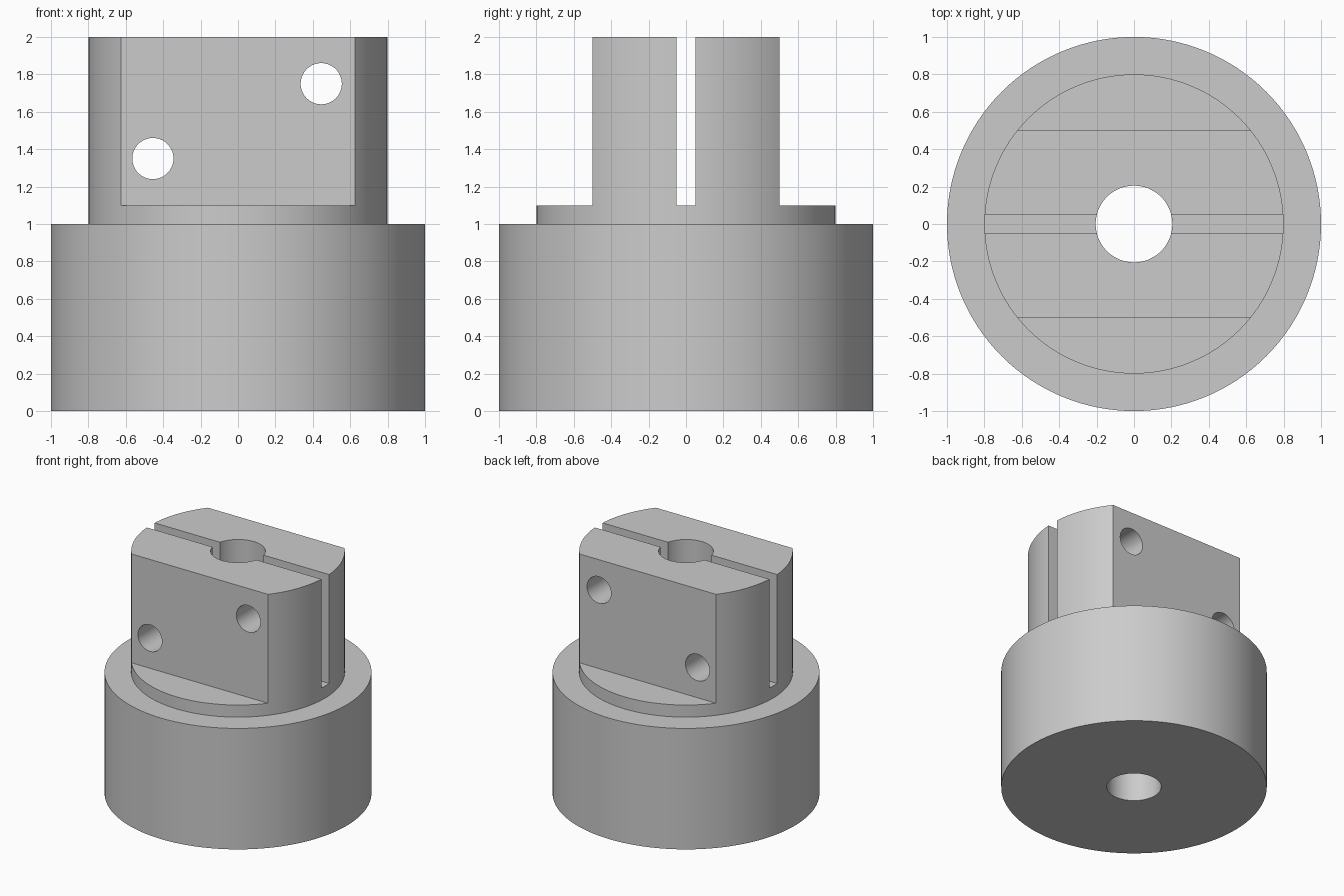
import bpy, bmesh, math
from mathutils import Matrix

cube = bpy.data.objects.get("Cube")
if cube:
    bpy.data.objects.remove(cube, do_unlink=True)

SIDES = 128
BORE = 0.205
HALF_THICK, HALF_SLOT, SHOULDER = 0.5, 0.05, 1.1

steel = bpy.data.materials.new("plain_grey")
steel.use_nodes = True
grey = (0.6, 0.6, 0.6, 1)
steel.diffuse_color = grey
steel.node_tree.nodes["Principled BSDF"].inputs["Base Color"].default_value = grey


def add_object(name, bm):
    bmesh.ops.recalc_face_normals(bm, faces=bm.faces)
    mesh = bpy.data.meshes.new(name)
    bm.to_mesh(mesh)
    bm.free()
    mesh.materials.append(steel)
    obj = bpy.data.objects.new(name, mesh)
    bpy.context.collection.objects.link(obj)
    return obj


def lathe(name, profile):
    """Revolve a closed (radius, height) outline around z."""
    bm = bmesh.new()
    verts = [bm.verts.new((r, 0, z)) for r, z in profile]
    edges = [bm.edges.new((a, b)) for a, b in zip(verts, verts[1:] + verts[:1])]
    bmesh.ops.spin(bm, geom=verts + edges, cent=(0, 0, 0), axis=(0, 0, 1),
                   angle=2 * math.pi, steps=SIDES, use_merge=True)
    bmesh.ops.remove_doubles(bm, verts=bm.verts, dist=1e-5)
    return add_object(name, bm)


def box(name, y0, y1, z0, z1):
    bm = bmesh.new()
    place = Matrix.Translation((0, (y0 + y1) / 2, (z0 + z1) / 2))
    bmesh.ops.create_cube(bm, size=1, matrix=place @ Matrix.Diagonal((3, y1 - y0, z1 - z0, 1)))
    return add_object(name, bm)


def cross_hole(name, x, z, radius):
    bm = bmesh.new()
    place = Matrix.Translation((x, 0, z)) @ Matrix.Rotation(math.pi / 2, 4, "X")
    bmesh.ops.create_cone(bm, cap_ends=True, segments=64, radius1=radius,
                          radius2=radius, depth=3, matrix=place)
    return add_object(name, bm)


# Stepped round body with a through bore
body = lathe("clamp_hub", [(BORE, 0), (1, 0), (1, 1), (0.8, 1), (0.8, 2), (BORE, 2)])

# Side flats, clamping slot and the two screw holes
cutters = [
    box("front_flat_cutter", -1.5, -HALF_THICK, SHOULDER, 2.5),
    box("back_flat_cutter", HALF_THICK, 1.5, SHOULDER, 2.5),
    box("slot_cutter", -HALF_SLOT, HALF_SLOT, SHOULDER, 2.5),
    cross_hole("upper_hole_cutter", 0.445, 1.75, 0.11),
    cross_hole("lower_hole_cutter", -0.455, 1.35, 0.11),
]
bpy.context.view_layer.objects.active = body
for cutter in cutters:
    cutter.hide_render = True
    mod = body.modifiers.new(cutter.name, "BOOLEAN")
    mod.operation, mod.solver, mod.object = "DIFFERENCE", "EXACT", cutter
    bpy.ops.object.modifier_apply(modifier=mod.name)
    bpy.data.objects.remove(cutter, do_unlink=True)

# Smooth round walls with sharp rims
bpy.ops.object.select_all(action="DESELECT")
body.select_set(True)
bpy.ops.object.shade_smooth_by_angle(angle=math.radians(30))
